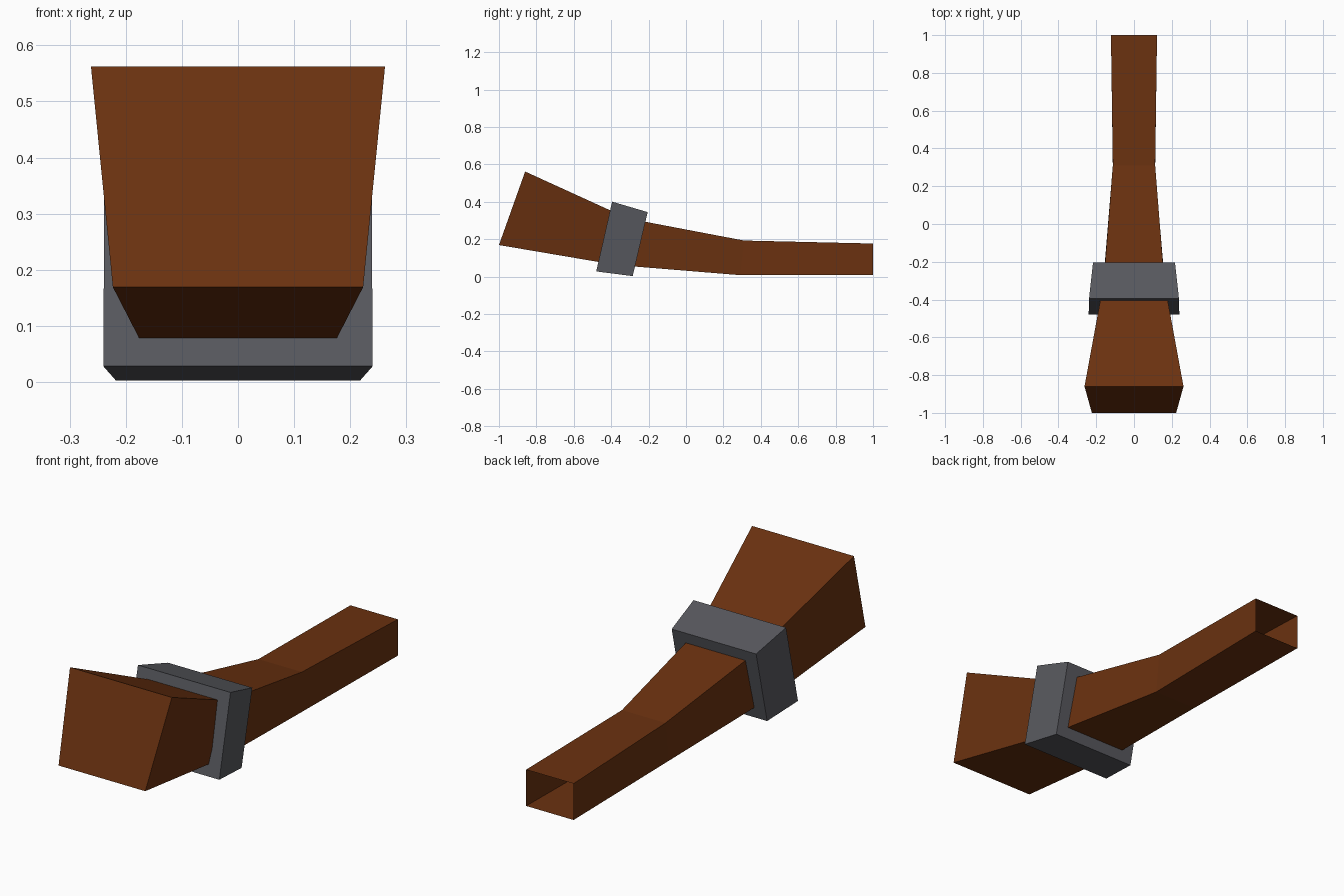
import bpy, bmesh

if "Cube" in bpy.data.objects:
    bpy.data.objects.remove(bpy.data.objects["Cube"])


def material(name, rgb):
    m = bpy.data.materials.new(name)
    m.diffuse_color = (*rgb, 1)
    m.use_nodes = True
    m.node_tree.nodes["Principled BSDF"].inputs["Base Color"].default_value = m.diffuse_color
    return m


def loft(name, sections, mat, cap_back=True):
    """Skin four-sided sections: (top y, top z, top half width, bottom y, z, half width)."""
    bm = bmesh.new()
    rings = []
    for ty, tz, tw, by, bz, bw in sections:
        pts = [(-bw, by, bz), (bw, by, bz), (tw, ty, tz), (-tw, ty, tz)]
        rings.append([bm.verts.new(p) for p in pts])
    for a, b in zip(rings, rings[1:]):
        for i in range(4):
            j = (i + 1) % 4
            bm.faces.new((a[j], a[i], b[i], b[j]))
    bm.faces.new(rings[0])
    if cap_back:
        bm.faces.new(rings[-1][::-1])
    bmesh.ops.recalc_face_normals(bm, faces=bm.faces[:])
    me = bpy.data.meshes.new(name)
    bm.to_mesh(me)
    bm.free()
    me.materials.append(mat)
    ob = bpy.data.objects.new(name, me)
    bpy.context.collection.objects.link(ob)
    return ob


wood = material("brown wood", (0.145, 0.031, 0.005))
metal = material("grey metal", (0.097, 0.099, 0.113))

# Flared wooden grip, closed at the front and open at the back
loft("wooden_grip", [
    (-0.86, 0.562, 0.262, -1.0, 0.169, 0.223),
    (-0.31, 0.311, 0.161, -0.37, 0.062, 0.168),
    (0.31, 0.193, 0.112, 0.29, 0.008, 0.112),
    (1.0, 0.177, 0.122, 1.0, 0.008, 0.122),
], wood, cap_back=False)

# Tilted, slightly tapered metal band
loft("metal_band", [
    (-0.395, 0.401, 0.238, -0.48, 0.028, 0.24),
    (-0.205, 0.345, 0.217, -0.285, 0.003, 0.218),
], metal)
